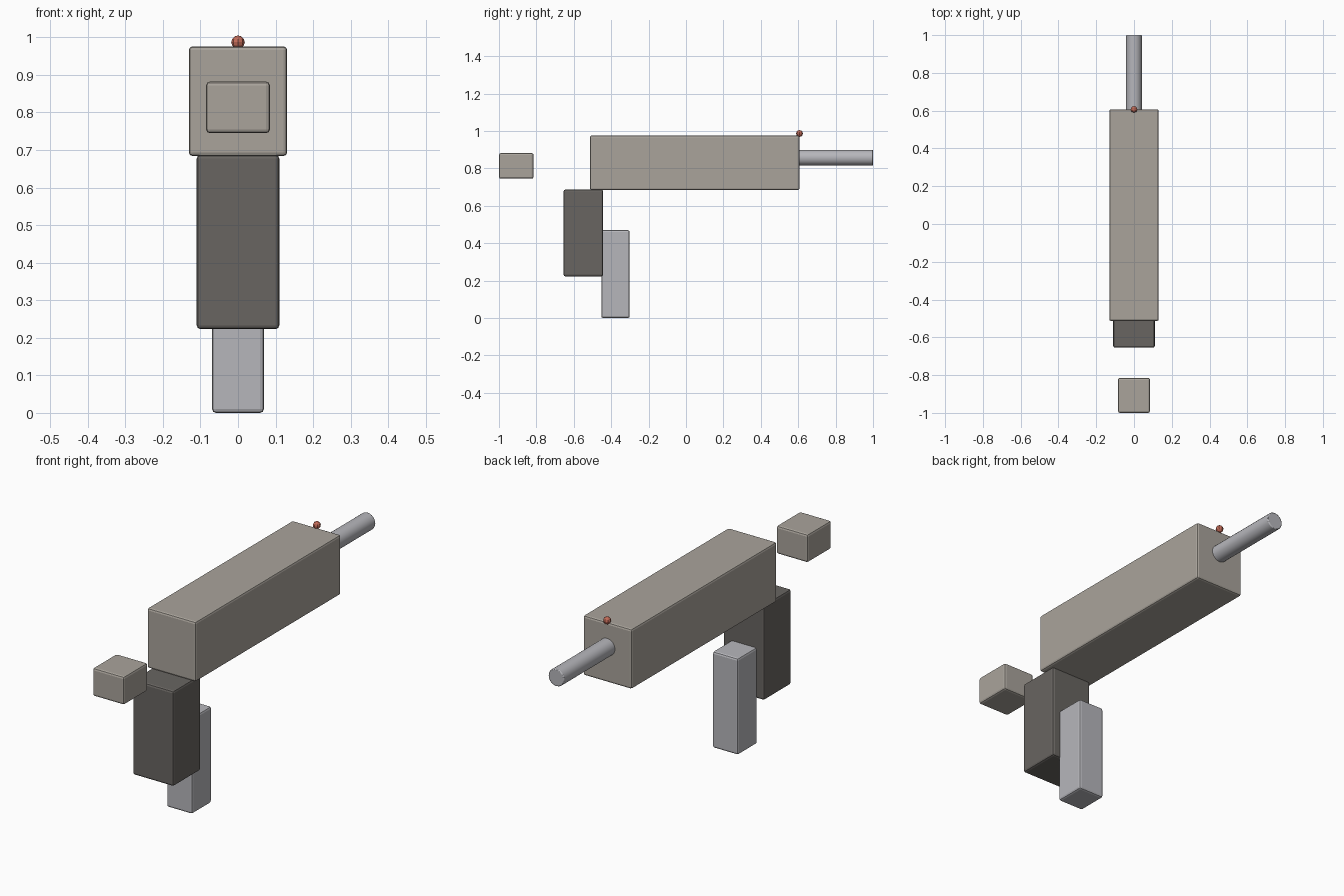
import bpy, math

if "Cube" in bpy.data.objects:
    bpy.data.objects.remove(bpy.data.objects["Cube"])


def paint(obj, name, rgb):
    mat = bpy.data.materials.get(name) or bpy.data.materials.new(name)
    mat.diffuse_color = (*rgb, 1)
    mat.use_nodes = True
    mat.node_tree.nodes["Principled BSDF"].inputs["Base Color"].default_value = mat.diffuse_color
    obj.data.materials.append(mat)


def box(name, half_x, y, z, mat, rgb, bevel=0.01):
    """Softly bevelled box, centred on x, from y and z ranges."""
    bpy.ops.mesh.primitive_cube_add(
        size=1, location=(0, (y[0] + y[1]) / 2, (z[0] + z[1]) / 2))
    obj = bpy.context.object
    obj.name = name
    obj.scale = (2 * half_x, y[1] - y[0], z[1] - z[0])
    bpy.ops.object.transform_apply(location=False, rotation=False, scale=True)
    mod = obj.modifiers.new("soft_edges", 'BEVEL')
    mod.width = bevel
    mod.segments = 2
    paint(obj, mat, rgb)
    return obj


TAN = ("tan_metal", (0.40, 0.37, 0.33))
DARK = ("dark_grip", (0.14, 0.13, 0.12))
STEEL = ("steel", (0.47, 0.47, 0.50))
RED = ("red_bead", (0.55, 0.15, 0.10))

# Main blocks
box("body", 0.131, (-0.514, 0.607), (0.684, 0.976), *TAN)
box("rear_block", 0.085, (-1.0, -0.815), (0.745, 0.882), *TAN)
box("grip", 0.11, (-0.655, -0.443), (0.223, 0.687), *DARK)
box("lower_block", 0.069, (-0.453, -0.301), (0.0, 0.47), *STEEL)

# Barrel
bpy.ops.mesh.primitive_cylinder_add(
    vertices=24, radius=0.042, depth=0.41, location=(0, 0.795, 0.857),
    rotation=(math.pi / 2, 0, 0))
barrel = bpy.context.object
barrel.name = "barrel"
mod = barrel.modifiers.new("soft_edges", 'BEVEL')
mod.width = 0.004
mod.segments = 2
paint(barrel, *STEEL)
bpy.ops.object.shade_smooth_by_angle(angle=math.radians(30))

# Sight bead
bpy.ops.mesh.primitive_uv_sphere_add(
    segments=8, ring_count=6, radius=0.018, location=(0, 0.607, 0.987))
bead = bpy.context.object
bead.name = "front_bead"
paint(bead, *RED)
